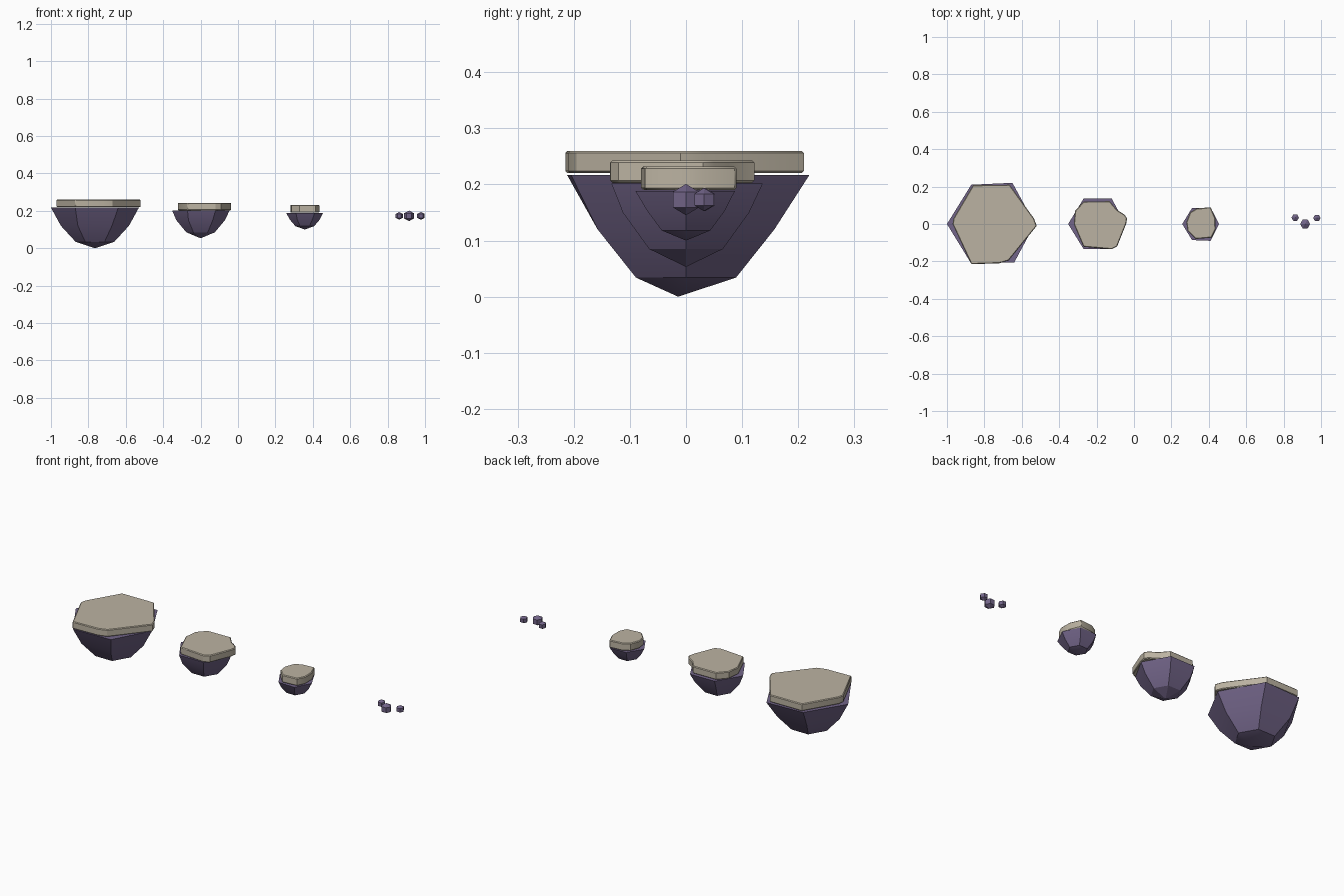
import bpy, bmesh, math
from mathutils import Vector

cube = bpy.data.objects.get("Cube")
if cube:
    bpy.data.objects.remove(cube, do_unlink=True)


def make_material(name, color):
    mat = bpy.data.materials.new(name)
    mat.use_nodes = True
    mat.diffuse_color = color
    bsdf = mat.node_tree.nodes["Principled BSDF"]
    bsdf.inputs["Base Color"].default_value = color
    bsdf.inputs["Roughness"].default_value = 0.9
    return mat


rock_mat = make_material("purple_rock", (0.17, 0.13, 0.25, 1))
cap_mat = make_material("pale_stone", (0.50, 0.45, 0.36, 1))


def finish(name, bm, mat, angle):
    bmesh.ops.recalc_face_normals(bm, faces=bm.faces)
    mesh = bpy.data.meshes.new(name)
    bm.to_mesh(mesh)
    bm.free()
    mesh.materials.append(mat)
    obj = bpy.data.objects.new(name, mesh)
    bpy.context.collection.objects.link(obj)
    bpy.ops.object.select_all(action="DESELECT")
    obj.select_set(True)
    bpy.context.view_layer.objects.active = obj
    bpy.ops.object.shade_smooth_by_angle(angle=math.radians(angle))
    return obj


def make_rock(name, outline, rim_z, center, levels, tip):
    """Six-sided bowl: uneven rim, regular rings below, one pointed tip."""
    bm = bmesh.new()
    rings = [[bm.verts.new((x, y, rim_z)) for x, y in outline]]
    for radius, z in levels:
        rings.append([bm.verts.new((center + radius * math.cos(i * math.pi / 3),
                                    radius * math.sin(i * math.pi / 3), z))
                      for i in range(6)])
    apex = bm.verts.new(tip)
    bm.faces.new(rings[0])
    for upper, lower in zip(rings, rings[1:]):
        for i in range(6):
            j = (i + 1) % 6
            bm.faces.new((upper[i], upper[j], lower[j], lower[i]))
    for i in range(6):
        bm.faces.new((rings[-1][i], rings[-1][(i + 1) % 6], apex))
    return finish(name, bm, rock_mat, 25)


def make_cap(name, outline, bottom, top):
    """Flat slab with softened rims."""
    bm = bmesh.new()
    face = bm.faces.new([bm.verts.new((x, y, bottom)) for x, y in outline])
    new = bmesh.ops.extrude_face_region(bm, geom=[face])["geom"]
    bmesh.ops.translate(bm, vec=Vector((0, 0, top - bottom)),
                        verts=[v for v in new if isinstance(v, bmesh.types.BMVert)])
    obj = finish(name, bm, cap_mat, 30)
    bevel = obj.modifiers.new("soft_rim", "BEVEL")
    bevel.width = 0.004
    bevel.segments = 1
    bevel.limit_method = "ANGLE"
    bevel.angle_limit = math.radians(60)
    return obj


# Large island
make_rock("large_island_rock",
          [(-0.53, 0), (-0.65, 0.22), (-0.87, 0.21), (-1, 0), (-0.87, -0.212), (-0.64, -0.205)],
          0.217, -0.765, [(0.182, 0.12), (0.103, 0.034)], (-0.765, -0.014, 0))
make_cap("large_island_cap",
         [(-0.52, -0.01), (-0.535, 0.03), (-0.665, 0.21), (-0.86, 0.208), (-0.965, 0.03),
          (-0.97, 0), (-0.87, -0.215), (-0.72, -0.21), (-0.67, -0.195)], 0.22, 0.26)

# Medium island
make_rock("medium_island_rock",
          [(-0.045, 0), (-0.12, 0.137), (-0.27, 0.135), (-0.352, 0), (-0.27, -0.133), (-0.12, -0.133)],
          0.202, -0.2, [(0.13, 0.15), (0.076, 0.085)], (-0.2, 0, 0.053))
make_cap("medium_island_cap",
         [(-0.037, 0.03), (-0.05, 0.05), (-0.09, 0.075), (-0.13, 0.122), (-0.27, 0.12),
          (-0.315, 0.07), (-0.322, 0), (-0.27, -0.122), (-0.12, -0.135), (-0.09, -0.12),
          (-0.042, 0)], 0.203, 0.243)

# Small island
make_rock("small_island_rock",
          [(0.455, 0), (0.41, 0.087), (0.31, 0.085), (0.258, 0), (0.31, -0.086), (0.41, -0.09)],
          0.188, 0.357, [(0.08, 0.153), (0.05, 0.118)], (0.357, 0, 0.1))
make_cap("small_island_cap",
         [(0.435, 0.03), (0.41, 0.09), (0.335, 0.083), (0.3, 0.062), (0.28, 0.01),
          (0.286, -0.035), (0.33, -0.08), (0.415, -0.073), (0.436, -0.03)], 0.19, 0.232)

# Trailing pebbles
for name, x, y, r in (("left_pebble", 0.978, 0.032, 0.023),
                      ("middle_pebble", 0.915, 0, 0.031),
                      ("right_pebble", 0.862, 0.034, 0.023)):
    bm = bmesh.new()
    bmesh.ops.create_uvsphere(bm, u_segments=6, v_segments=3, radius=r)
    for v in bm.verts:
        px, py, pz = v.co
        c, s = math.cos(math.pi / 6), math.sin(math.pi / 6)
        v.co = (x + px * c - py * s, y + px * s + py * c, 0.173 + pz * 0.9)
    finish(name, bm, rock_mat, 15)
